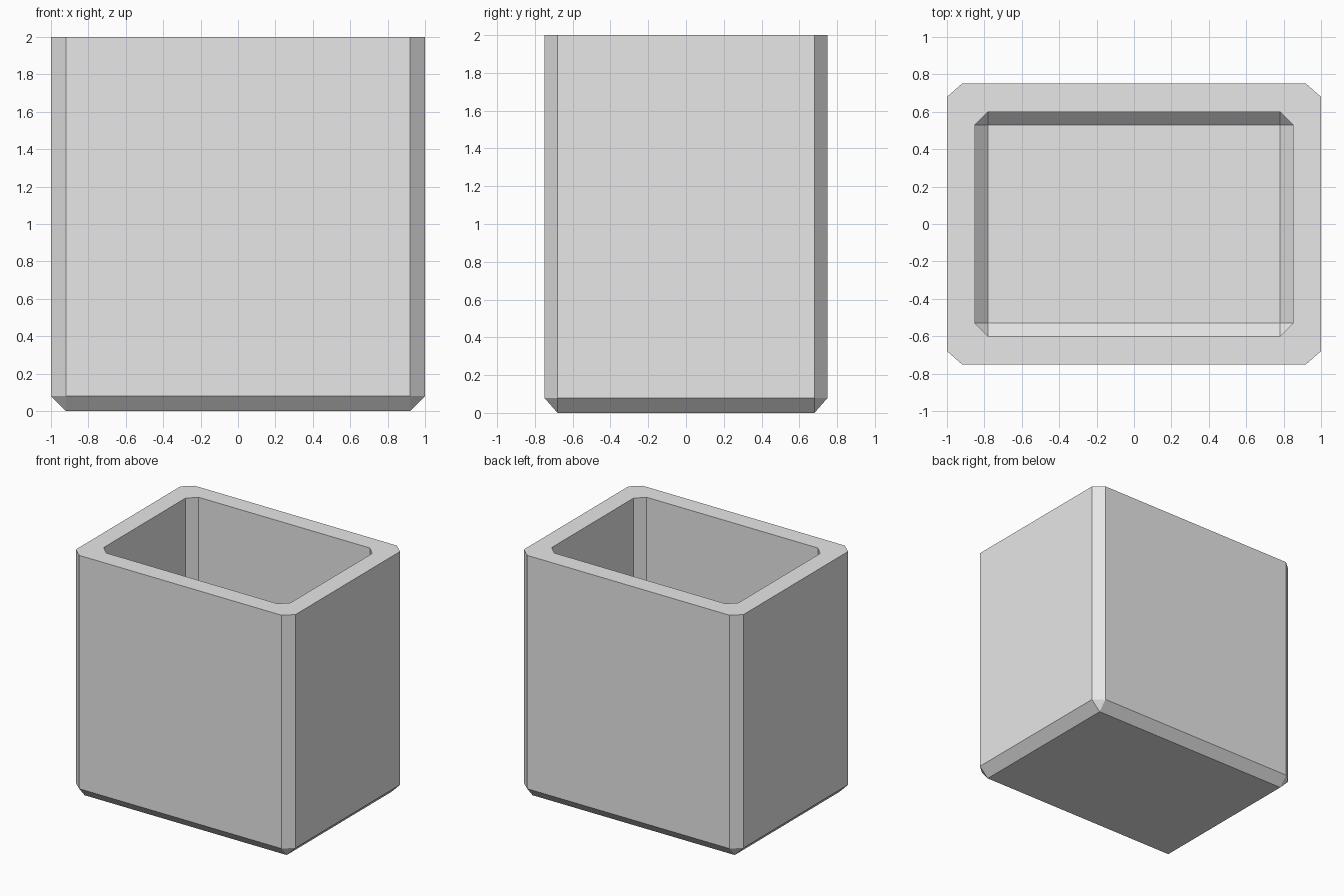
import bpy
import bmesh

cube = bpy.data.objects.get("Cube")
if cube:
    bpy.data.objects.remove(cube, do_unlink=True)

# Plain grey material
grey = bpy.data.materials.new("light_grey")
grey.use_nodes = True
colour = (0.8, 0.8, 0.8, 1)
grey.diffuse_color = colour
grey.node_tree.nodes["Principled BSDF"].inputs["Base Color"].default_value = colour


def ring(bm, x, y, z, cx, cy):
    """Rectangle of half size x, y with its corners cut by cx, cy."""
    points = []
    for sx, sy in ((1, 1), (-1, 1), (-1, -1), (1, -1)):
        pair = [(sx * x, sy * (y - cy), z), (sx * (x - cx), sy * y, z)]
        points += pair if sx * sy > 0 else pair[::-1]
    return [bm.verts.new(p) for p in points]


# Open box: underside, outer walls, rim, inner walls, inner floor
bevel, bevel_y, wall = 0.08, 0.07, 0.15
bm = bmesh.new()
rings = [
    ring(bm, 1 - bevel, 0.75 - bevel_y, 0, 0, 0),
    ring(bm, 1, 0.75, bevel, bevel, bevel_y),
    ring(bm, 1, 0.75, 2, bevel, bevel_y),
    ring(bm, 1 - wall, 0.75 - wall, 2, bevel_y, bevel_y),
    ring(bm, 1 - wall, 0.75 - wall, wall + bevel_y, bevel_y, bevel_y),
    ring(bm, 1 - wall - bevel_y, 0.75 - wall - bevel_y, wall, 0, 0),
]
for low, high in zip(rings, rings[1:]):
    for i in range(8):
        j = (i + 1) % 8
        bm.faces.new((low[i], low[j], high[j], high[i]))
bm.faces.new(rings[0][::-1])
bm.faces.new(rings[-1])
bmesh.ops.remove_doubles(bm, verts=bm.verts, dist=0.0001)
bmesh.ops.recalc_face_normals(bm, faces=bm.faces)

mesh = bpy.data.meshes.new("open_box")
bm.to_mesh(mesh)
bm.free()
mesh.materials.append(grey)
box = bpy.data.objects.new("open_box", mesh)
bpy.context.collection.objects.link(box)
